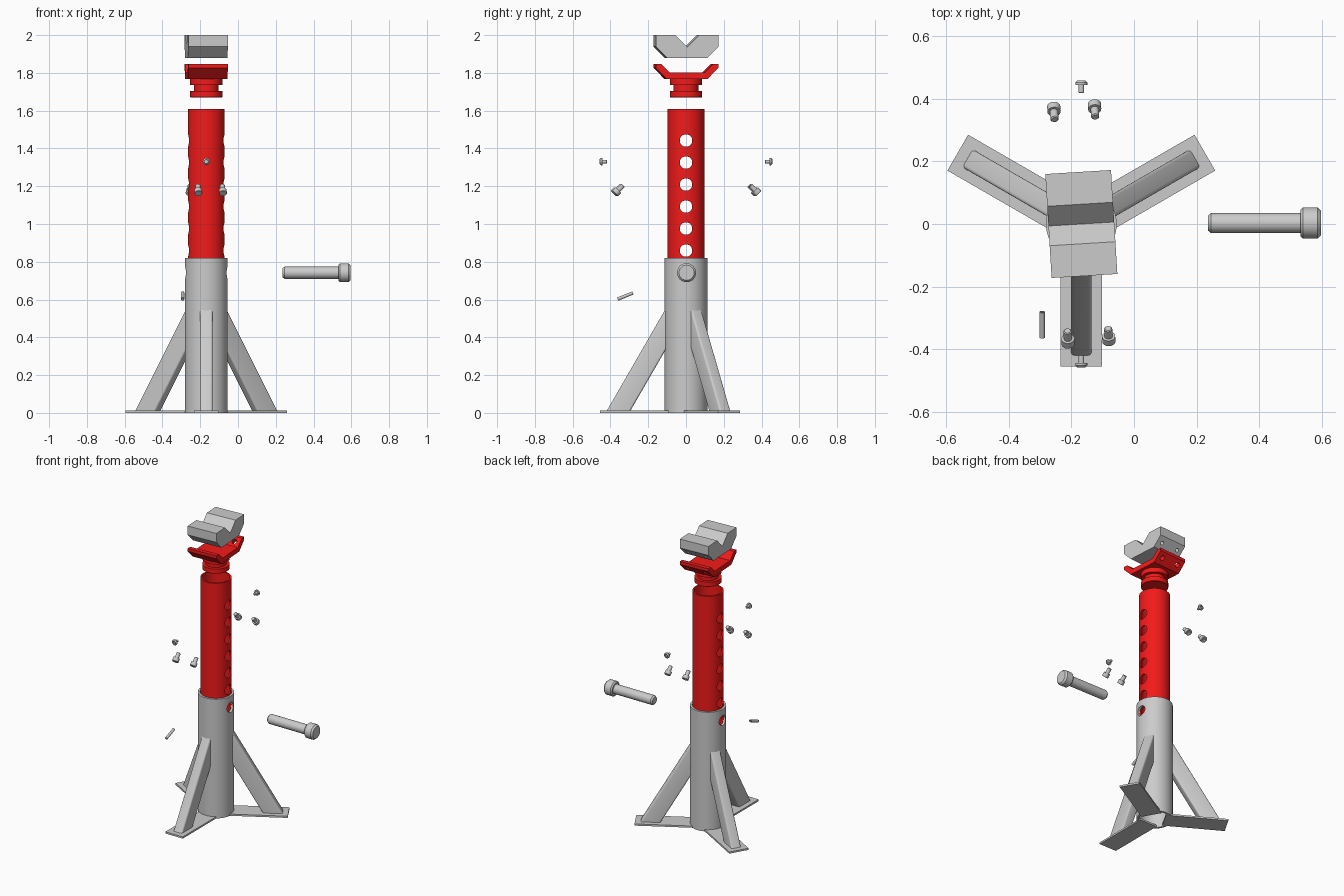
import bpy, bmesh, math
from mathutils import Vector, Matrix

if "Cube" in bpy.data.objects:
    bpy.data.objects.remove(bpy.data.objects["Cube"])

CX = -0.168                      # column axis
PIN_Z = 0.742
TURN = Matrix.Translation((CX, 0, 0)) @ Matrix.Rotation(math.radians(3.5), 4, 'Z')

RED = bpy.data.materials.new("red_paint")
RED.diffuse_color = (0.9, 0.01, 0.01, 1)
RED.use_nodes = True
RED.node_tree.nodes["Principled BSDF"].inputs["Base Color"].default_value = RED.diffuse_color


def finish(name, bm, mat=None):
    bmesh.ops.recalc_face_normals(bm, faces=bm.faces)
    me = bpy.data.meshes.new(name)
    bm.to_mesh(me)
    bm.free()
    ob = bpy.data.objects.new(name, me)
    bpy.context.collection.objects.link(ob)
    if mat:
        me.materials.append(mat)
    return ob


def aim(origin, direction):
    """Matrix sending local +z along direction."""
    q = Vector(direction).to_track_quat('Z', 'Y')
    return Matrix.Translation(origin) @ q.to_matrix().to_4x4()


def lathe(name, profile, xf, mat=None, closed=False, seg=32):
    bm = bmesh.new()
    vs = [bm.verts.new((r, 0, z)) for r, z in profile]
    pairs = list(zip(vs, vs[1:])) + ([(vs[-1], vs[0])] if closed else [])
    es = [bm.edges.new(p) for p in pairs]
    bmesh.ops.spin(bm, geom=vs + es, cent=(0, 0, 0), axis=(0, 0, 1),
                   angle=2 * math.pi, steps=seg)
    bmesh.ops.remove_doubles(bm, verts=bm.verts, dist=1e-5)
    bm.transform(xf)
    return finish(name, bm, mat)


def tube(name, ro, ri, z0, z1, xf, mat=None, seg=64):
    return lathe(name, [(ri, z0), (ro, z0), (ro, z1), (ri, z1)], xf, mat, True, seg)


def prism(name, profile, half, xf, mat=None, round_long=0):
    """Extrude a (y, z) profile along x from -half to half."""
    bm = bmesh.new()
    face = bm.faces.new([bm.verts.new((-half, y, z)) for y, z in profile])
    ext = bmesh.ops.extrude_face_region(bm, geom=[face])["geom"]
    bmesh.ops.translate(bm, vec=(2 * half, 0, 0),
                        verts=[v for v in ext if isinstance(v, bmesh.types.BMVert)])
    if round_long:               # round the sloping edges
        es = [e for e in bm.edges if abs(e.verts[0].co.x - e.verts[1].co.x) < 1e-6
              and abs(e.verts[0].co.y - e.verts[1].co.y) > 0.15
              and abs(e.verts[0].co.z - e.verts[1].co.z) > 0.15]
        bmesh.ops.bevel(bm, geom=es, offset=round_long, segments=4,
                        affect='EDGES', profile=0.5)
    bm.transform(xf)
    return finish(name, bm, mat)


def drill(ob, centre, direction, r, length, seg=24):
    """Boolean a cylinder centred on a point out of ob."""
    h = length / 2
    c = lathe("cutter", [(0, -h), (r, -h), (r, h), (0, h)], aim(centre, direction), seg=seg)
    m = ob.modifiers.new("cut", 'BOOLEAN')
    m.operation, m.solver, m.object = 'DIFFERENCE', 'EXACT', c
    bpy.context.view_layer.objects.active = ob
    bpy.ops.object.modifier_apply(modifier=m.name)
    bpy.data.objects.remove(c)


def screw(name, rh, hh, rs, length, xf, dome=0.002):
    """Socket screw, head face at the origin, shank along +z."""
    ob = lathe(name, [(0, 0), (rh - dome, 0), (rh, dome), (rh, hh), (rs, hh),
                      (rs, length - 0.003), (rs - 0.003, length), (0, length)], xf, seg=24)
    drill(ob, xf.translation, xf.to_3x3() @ Vector((0, 0, 1)), rh * 0.5, hh * 1.2, 6)
    return ob


axis = Matrix.Translation((CX, 0, 0))

# outer column with pin hole
column = tube("outer_column", 0.113, 0.099, 0, 0.82, axis)
drill(column, (CX, 0, PIN_Z), (1, 0, 0), 0.034, 0.4)

# three feet and braces
for name, ang in (("front", 180), ("right", -60), ("left", 60)):
    xf = axis @ Matrix.Rotation(math.radians(ang), 4, 'Z')
    foot = prism(name + "_foot_plate", [(0.06, 0), (0.455, 0), (0.455, 0.012), (0.06, 0.012)],
                 0.066, xf)
    drill(foot, (CX, 0, 0), (0, 0, 1), 0.106, 0.2, 64)
    prism(name + "_brace", [(0.105, 0.556), (0.42, 0.01), (0.295, 0.01), (0.105, 0.339)],
          0.033, xf, round_long=0.011)

# sliding red tube with height holes and screw holes
inner = tube("height_tube", 0.097, 0.086, 0.57, 1.61, axis, RED)
for i in range(7):
    drill(inner, (CX, 0, 1.442 - i * 0.1165), (1, 0, 0), 0.033, 0.4)
drill(inner, (CX, 0, 1.572), (0, 1, 0), 0.01, 0.4)

# saddle neck with groove, and winged cradle
lathe("saddle_neck", [(0, 1.67), (0.083, 1.67), (0.085, 1.672), (0.085, 1.703), (0.065, 1.703),
                      (0.065, 1.735), (0.085, 1.735), (0.085, 1.767), (0.08, 1.77), (0, 1.77)],
      axis, RED, seg=64)
half_c = [(0.107, 1.767), (0.166, 1.826), (0.166, 1.846), (0.137, 1.846), (0.092, 1.801)]
cradle = prism("saddle_cradle", half_c + [(-y, z) for y, z in reversed(half_c)], 0.105, TURN, RED)

# V block pad
half_p = [(0.105, 1.878), (0.166, 1.939), (0.166, 2.0), (0.063, 2.0)]
pad = prism("v_block_pad", half_p + [(0, 1.937)] + [(-y, z) for y, z in reversed(half_p)],
            0.105, TURN)

# pad screws and their holes, button screws
for side, s in (("back", 1), ("front", -1)):
    for end, x in (("left", -0.065), ("right", 0.065)):
        d = TURN.to_3x3() @ Vector((0, -s, 1))
        drill(cradle, TURN @ Vector((x, s * 0.132, 1.806)), d, 0.016, 0.1)
        drill(pad, TURN @ Vector((x, s * 0.135, 1.908)), d, 0.012, 0.07)
        screw(f"{side}_{end}_pad_screw", 0.021, 0.026, 0.013, 0.062,
              aim(TURN @ Vector((x, s * 0.381, 1.161)), d))
    screw(side + "_button_screw", 0.019, 0.014, 0.009, 0.04,
          aim((CX, s * 0.457, 1.33), (0, -s, 0)), 0.006)

# locking pin with cross hole
tilt = Vector((0, math.cos(math.radians(22)), math.sin(math.radians(22))))
pin = lathe("locking_pin", [(0, 0), (0.024, 0), (0.032, 0.01), (0.032, 0.295), (0.042, 0.295),
                            (0.05, 0.303), (0.05, 0.349), (0.04, 0.36), (0, 0.36)],
            aim((0.236, 0.003, PIN_Z), (1, 0, 0)), seg=48)
drill(pin, (0.284, 0.003, PIN_Z), tilt, 0.01, 0.2)

# small spring pin
tube("spring_pin", 0.009, 0.005, -0.044, 0.044, aim((-0.293, -0.321, 0.619), tilt), seg=24)

# smooth shading on everything, keeping hard edges
for ob in bpy.context.scene.objects:
    ob.select_set(True)
bpy.context.view_layer.objects.active = column
bpy.ops.object.shade_smooth_by_angle(angle=math.radians(30))
